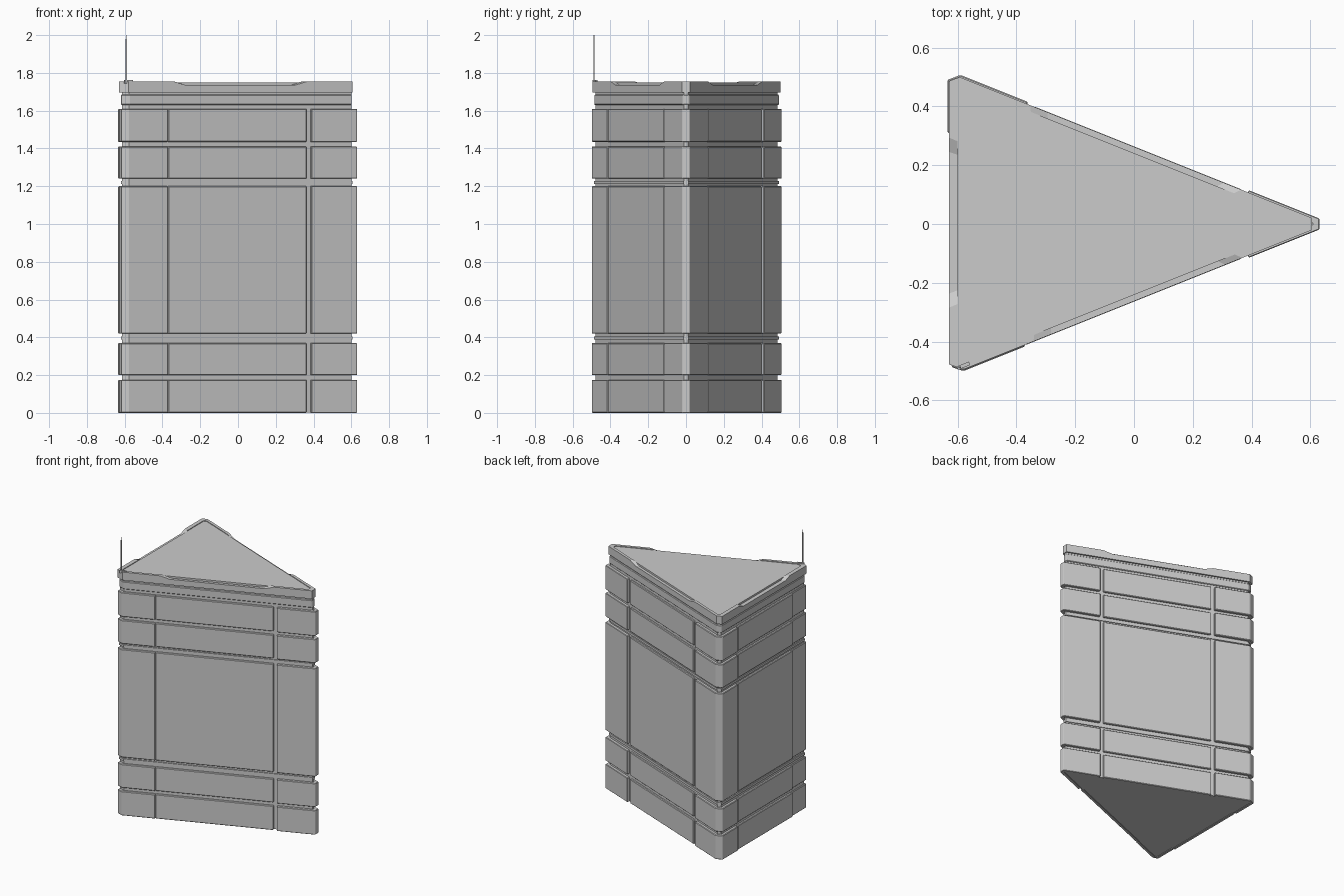
import bpy, bmesh
from mathutils import Vector

if "Cube" in bpy.data.objects:
    bpy.data.objects.remove(bpy.data.objects["Cube"])


def make_object(name, bm, bevel=0.0):
    bmesh.ops.recalc_face_normals(bm, faces=bm.faces)
    mesh = bpy.data.meshes.new(name)
    bm.to_mesh(mesh)
    bm.free()
    ob = bpy.data.objects.new(name, mesh)
    bpy.context.collection.objects.link(ob)
    if bevel:
        mod = ob.modifiers.new("soft_edges", 'BEVEL')
        mod.width = bevel
        mod.segments = 1
        mod.limit_method = 'ANGLE'
    return ob


def prism(name, pts, z0, z1, bevel=0.0):
    bm = bmesh.new()
    low = [bm.verts.new((p[0], p[1], z0)) for p in pts]
    top = [bm.verts.new((p[0], p[1], z1)) for p in pts]
    n = len(pts)
    bm.faces.new(low[::-1])
    bm.faces.new(top)
    for i in range(n):
        j = (i + 1) % n
        bm.faces.new((low[i], low[j], top[j], top[i]))
    return make_object(name, bm, bevel)


def meet(n1, d1, n2, d2):
    det = n1[0] * n2[1] - n1[1] * n2[0]
    return Vector(((d1 * n2[1] - d2 * n1[1]) / det, (n1[0] * d2 - n2[0] * d1) / det))


def triangle(slant, apex, back, corner):
    """Clipped-corner triangle, with an inset for each kind of edge."""
    lines = [((1, 0), 0.63 - apex), ((0.3714, 0.9285), 0.2516 - slant),
             ((-0.353, 0.936), 0.683 - corner), ((-1, 0), 0.635 - back),
             ((-0.31, -0.951), 0.655 - corner), ((0.3714, -0.9285), 0.2516 - slant)]
    return [meet(*lines[i], *lines[(i + 1) % 6]) for i in range(6)]


def strip(pts, thick=0.024):
    """Give an open wall line a thickness towards the inside."""
    pts = [Vector(p) for p in pts]
    dirs = [(b - a).normalized() for a, b in zip(pts, pts[1:])]
    norms = [Vector((-d.y, d.x)) for d in dirs]
    inner = []
    for i, p in enumerate(pts):
        a, b = norms[max(i - 1, 0)], norms[min(i, len(norms) - 1)]
        inner.append(p + (a + b) * thick / (1 + a.dot(b)))
    return pts + inner[::-1]


# Inner body seen in the grooves
prism("inner_body", triangle(0.02, 0.03, 0.022, 0.02), 0.003, 1.70)

# Cladding: corner guards and flat wall panels in five tiers
walls = {
    "apex_guard": [(0.39, -0.115), (0.63, -0.019), (0.63, 0.019), (0.39, 0.115)],
    "rear_corner_guard": [(-0.36, 0.415), (-0.59, 0.507), (-0.635, 0.49), (-0.635, 0.31)],
    "front_corner_guard": [(-0.62, -0.32), (-0.62, -0.487), (-0.58, -0.50), (-0.37, -0.416)],
    "rear_panel": [(0.365, 0.118), (-0.34, 0.40)],
    "left_panel": [(-0.628, 0.30), (-0.628, -0.32)],
    "front_panel": [(-0.37, -0.412), (0.365, -0.118)],
}
tiers = [(0.0, 0.175), (0.20, 0.37), (0.42, 1.20), (1.24, 1.41), (1.435, 1.61)]
for t, (z0, z1) in enumerate(tiers, 1):
    for name, pts in walls.items():
        prism(f"{name}_tier_{t}", strip(pts), z0, z1, 0.004)

# Thin rails inside the wide grooves
for name, z0, z1 in (("lower_rail", 0.388, 0.405), ("upper_rail", 1.212, 1.228)):
    prism(name, triangle(0.014, 0.025, 0.016, 0.014), z0, z1)

# Neck below the roof
prism("neck", triangle(0.013, 0.028, 0.015, 0.014), 1.63, 1.685, 0.004)

# Roof plate and the rim around it, which dips along each long side
outer = triangle(0.008, 0.025, 0.006, 0.006)
inner = triangle(0.028, 0.06, 0.035, 0.035)
prism("roof_plate", inner, 1.697, 1.75)


def rim_points(ring):
    out = []
    for i in range(6):
        a, b = ring[i], ring[(i + 1) % 6]
        out.append((a, 1.755))
        if i % 2 == 0:
            for f, z in ((0.2, 1.755), (0.25, 1.737), (0.75, 1.737), (0.8, 1.755)):
                out.append((a.lerp(b, f), z))
    return out


bm = bmesh.new()
loops = []
for ring, flat in ((outer, True), (outer, False), (inner, False), (inner, True)):
    loops.append([bm.verts.new((p.x, p.y, 1.697 if flat else z)) for p, z in rim_points(ring)])
count = len(loops[0])
for k in range(4):
    a, b = loops[k], loops[(k + 1) % 4]
    for i in range(count):
        j = (i + 1) % count
        bm.faces.new((a[i], a[j], b[j], b[i]))
make_object("roof_rim", bm)


# Antenna on the front left corner
def box(name, x, y, w, d, z0, z1, turn=0.0):
    ob = prism(name, [(-w / 2, -d / 2), (w / 2, -d / 2), (w / 2, d / 2), (-w / 2, d / 2)], z0, z1)
    ob.location = (x, y, 0)
    ob.rotation_euler.z = turn


box("antenna_foot", -0.58, -0.482, 0.045, 0.012, 1.745, 1.762, 0.38)
box("antenna_mast", -0.592, -0.487, 0.009, 0.006, 1.75, 1.98)
box("antenna_tip", -0.592, -0.487, 0.004, 0.004, 1.98, 2.0)
